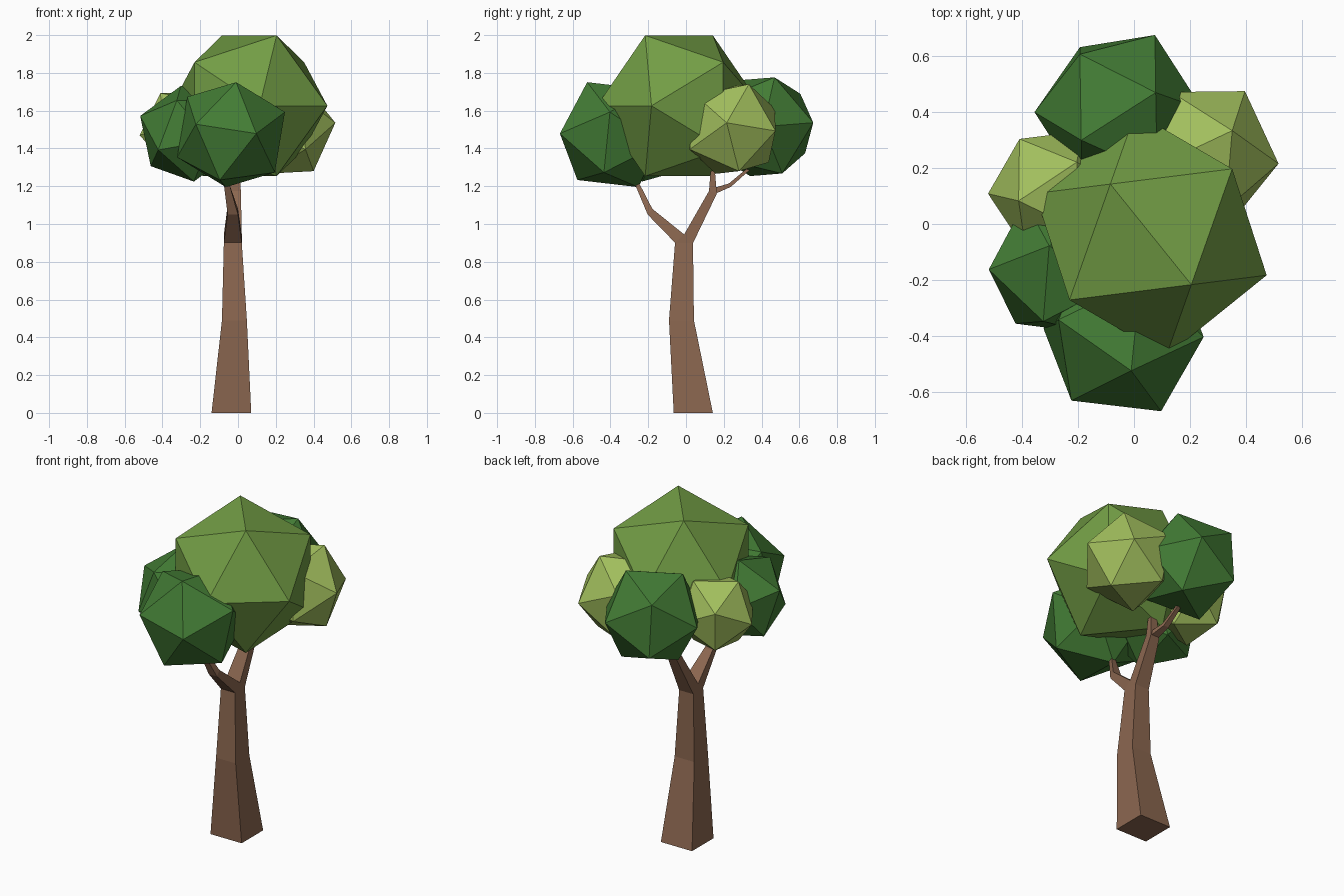
import bpy, bmesh
from mathutils import Vector, Matrix

if "Cube" in bpy.data.objects:
    bpy.data.objects.remove(bpy.data.objects["Cube"])


def material(name, rgb):
    m = bpy.data.materials.new(name)
    m.diffuse_color = (*rgb, 1)
    m.use_nodes = True
    m.node_tree.nodes["Principled BSDF"].inputs["Base Color"].default_value = m.diffuse_color
    return m


BARK = material("bark", (0.26, 0.135, 0.08))
MID = material("mid_green", (0.17, 0.34, 0.06))
DARK = material("dark_green", (0.055, 0.2, 0.035))
LIGHT = material("light_green", (0.36, 0.52, 0.11))


def finish(bm, name, mat):
    bmesh.ops.recalc_face_normals(bm, faces=bm.faces)
    me = bpy.data.meshes.new(name)
    bm.to_mesh(me)
    bm.free()
    me.materials.append(mat)
    ob = bpy.data.objects.new(name, me)
    bpy.context.collection.objects.link(ob)


def frame(a, b):
    """Orthonormal frame with x along a and b in the xy plane."""
    x = a.normalized()
    z = a.cross(b).normalized()
    return Matrix((x, z.cross(x), z)).transposed()


def leaf_ball(name, mat, centre, radius, a, b):
    """Icosahedron turned so two neighbouring corners point along a and b."""
    bm = bmesh.new()
    bmesh.ops.create_icosphere(bm, subdivisions=1, radius=radius)
    bm.verts.ensure_lookup_table()
    v = bm.verts[0]
    w = v.link_edges[0].other_vert(v)
    turn = frame(Vector(a), Vector(b)) @ frame(v.co, w.co).transposed()
    bmesh.ops.transform(bm, verts=bm.verts,
                        matrix=Matrix.Translation(centre) @ turn.to_4x4())
    finish(bm, name, mat)


def limb(name, sections):
    """Four-sided limb; each section is x0, x1 and two (y, z) points."""
    bm = bmesh.new()
    rings = []
    for x0, x1, p, q in sections:
        rings.append([bm.verts.new(c) for c in
                      ((x0, *p), (x1, *p), (x1, *q), (x0, *q))])
    for r, s in zip(rings, rings[1:]):
        for i in range(4):
            j = (i + 1) % 4
            bm.faces.new((r[i], r[j], s[j], s[i]))
    bm.faces.new(rings[0])
    bm.faces.new(rings[-1])
    finish(bm, name, BARK)


# Trunk and branches
limb("trunk", [
    (-0.14, 0.07, (-0.065, 0), (0.142, 0)),
    (-0.085, 0.047, (-0.09, 0.49), (0.042, 0.49)),
    (-0.075, 0.02, (-0.058, 0.9), (0.037, 0.9))])
limb("front_branch", [
    (-0.075, 0.02, (-0.058, 0.899), (0.037, 0.899)),
    (-0.075, 0.02, (-0.058, 0.901), (-0.01, 0.945)),
    (-0.055, 0.0, (-0.203, 1.05), (-0.178, 1.08)),
    (-0.075, -0.045, (-0.27, 1.21), (-0.245, 1.21)),
    (-0.07, -0.05, (-0.3, 1.29), (-0.285, 1.29))])
limb("back_branch", [
    (-0.075, 0.02, (-0.01, 0.944), (0.037, 0.899)),
    (-0.045, 0.015, (0.122, 1.175), (0.163, 1.16)),
    (-0.035, 0.005, (0.133, 1.32), (0.15, 1.32))])
limb("back_twig", [
    (-0.04, 0.01, (0.13, 1.185), (0.155, 1.16)),
    (-0.05, -0.015, (0.228, 1.215), (0.238, 1.197)),
    (-0.06, -0.04, (0.36, 1.325), (0.37, 1.315))])

# Foliage
leaf_ball("crown", MID, (0.06, -0.037, 1.626), 0.438,
          (-0.145, 0.18, 0.374), (0.145, -0.18, 0.374))
leaf_ball("front_foliage", DARK, (-0.037, -0.388, 1.473), 0.31,
          (0.027, -0.135, 0.2775), (0.283, -0.015, 0.12))
leaf_ball("left_foliage", DARK, (-0.268, -0.155, 1.478), 0.267,
          (-0.247, -0.007, 0.093), (-0.162, -0.206, -0.087))
leaf_ball("back_foliage", DARK, (-0.055, 0.404, 1.515), 0.3,
          (0.133, 0.065, 0.2625), (0.133, 0.27, 0.03))
leaf_ball("right_light_foliage", LIGHT, (0.245, 0.245, 1.503), 0.274,
          (0.272, -0.03, 0.033), (0.101, 0.092, 0.245))
leaf_ball("left_light_foliage", LIGHT, (-0.285, 0.118, 1.495), 0.237,
          (-0.125, -0.035, 0.195), (-0.115, 0.195, 0.065))
